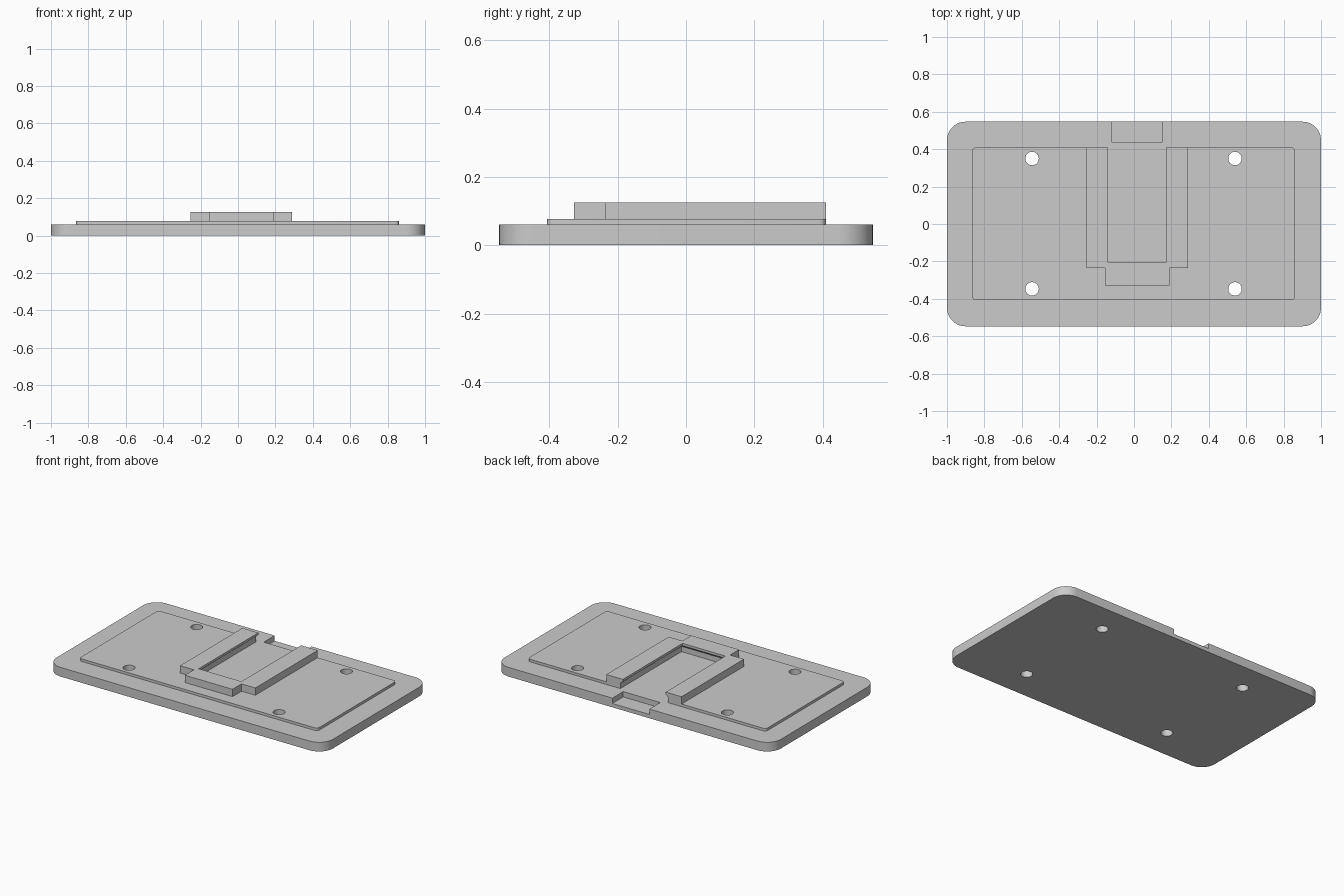
import bpy, bmesh, math

cube = bpy.data.objects.get("Cube")
if cube:
    bpy.data.objects.remove(cube, do_unlink=True)

grey = bpy.data.materials.new("light grey")
grey.use_nodes = True
grey.diffuse_color = (0.6, 0.6, 0.6, 1)
grey.node_tree.nodes["Principled BSDF"].inputs["Base Color"].default_value = (0.6, 0.6, 0.6, 1)


def loft(name, sections):
    """Solid through stacked (outline, z) sections with equal point counts."""
    bm = bmesh.new()
    rings = [[bm.verts.new((x, y, z)) for x, y in pts] for pts, z in sections]
    n = len(rings[0])
    for low, high in zip(rings, rings[1:]):
        for i in range(n):
            j = (i + 1) % n
            bm.faces.new((low[i], low[j], high[j], high[i]))
    bm.faces.new(rings[0][::-1])
    bm.faces.new(rings[-1])
    bmesh.ops.recalc_face_normals(bm, faces=bm.faces)
    mesh = bpy.data.meshes.new(name)
    bm.to_mesh(mesh)
    bm.free()
    mesh.materials.append(grey)
    obj = bpy.data.objects.new(name, mesh)
    bpy.context.collection.objects.link(obj)
    return obj


def extrude(name, pts, z0, z1):
    return loft(name, [(pts, z0), (pts, z1)])


def rect(x0, x1, y0, y1):
    return [(x0, y0), (x1, y0), (x1, y1), (x0, y1)]


def arc(cx, cy, r, start, sweep, steps):
    return [(cx + r * math.cos(start + sweep * i / steps),
             cy + r * math.sin(start + sweep * i / steps)) for i in range(steps + 1)]


def rounded(x0, x1, y0, y1, r, steps):
    corners = [(x1 - r, y1 - r), (x0 + r, y1 - r), (x0 + r, y0 + r), (x1 - r, y0 + r)]
    pts = []
    for k, (cx, cy) in enumerate(corners):
        pts += arc(cx, cy, r, k * math.pi / 2, math.pi / 2, steps)
    return pts


def cut(obj, cutters):
    bpy.context.view_layer.objects.active = obj
    for c in cutters:
        mod = obj.modifiers.new("cut", 'BOOLEAN')
        mod.operation = 'DIFFERENCE'
        mod.solver = 'EXACT'
        mod.object = c
        bpy.ops.object.modifier_apply(modifier=mod.name)


# Base plate, raised panel and U-shaped bracket with a front lip
plate = extrude("base_plate", rounded(-1, 1, -0.547, 0.547, 0.1, 12), 0, 0.06)
panel = extrude("raised_panel", rounded(-0.865, 0.86, -0.407, 0.41, 0.02, 5), 0.06, 0.077)
bracket = extrude("slide_bracket", [
    (-0.255, 0.41), (-0.255, -0.235), (-0.155, -0.235), (-0.155, -0.328),
    (0.19, -0.328), (0.19, -0.235), (0.29, -0.235), (0.29, 0.41)], 0.077, 0.125)

# Cutters: screw holes, rear notch and undercut slot
holes = [extrude("hole_cutter", arc(x, y, 0.036, 0, math.tau * 31 / 32, 31), -0.1, 0.2)
         for x in (-0.545, 0.54) for y in (-0.347, 0.35)]
notch = extrude("notch_cutter", rect(-0.118, 0.15, 0.435, 0.7), 0.025, 0.2)
wide, narrow = rect(-0.158, 0.188, -0.222, 0.6), rect(-0.14, 0.17, -0.207, 0.6)
slot = loft("slot_cutter", [(wide, 0.03), (wide, 0.095), (narrow, 0.11), (narrow, 0.2)])

cut(plate, holes + [notch])
cut(panel, holes + [slot])
cut(bracket, [slot])
for c in holes + [notch, slot]:
    bpy.data.objects.remove(c, do_unlink=True)

# Smooth the round corners and holes, keep edges crisp
for obj in (plate, panel, bracket):
    bpy.ops.object.select_all(action='DESELECT')
    obj.select_set(True)
    bpy.context.view_layer.objects.active = obj
    bpy.ops.object.shade_smooth_by_angle(angle=math.radians(30))
